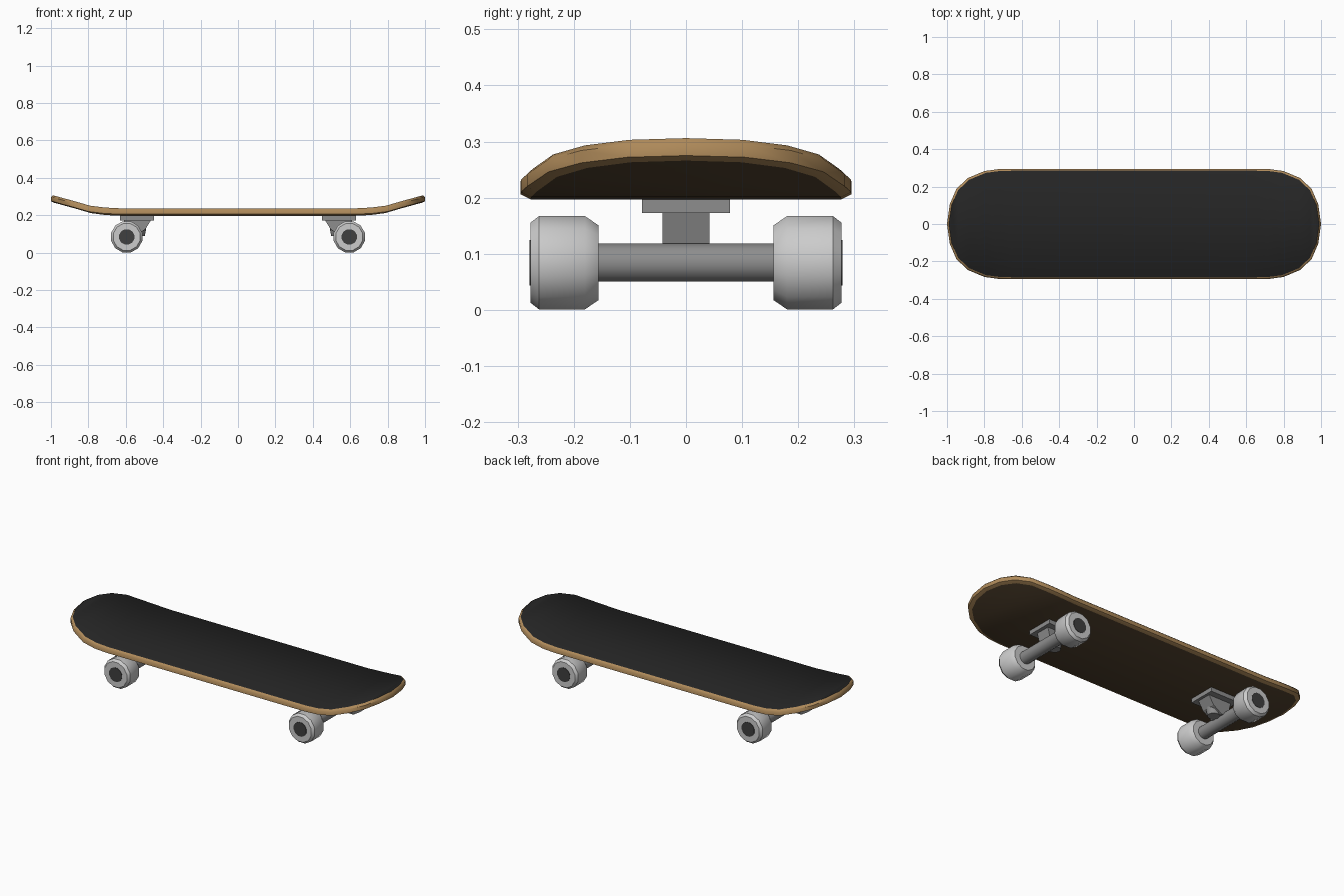
import bpy, bmesh, math

if "Cube" in bpy.data.objects:
    bpy.data.objects.remove(bpy.data.objects["Cube"])


def material(name, rgb):
    m = bpy.data.materials.new(name)
    m.diffuse_color = (*rgb, 1)
    m.use_nodes = True
    m.node_tree.nodes["Principled BSDF"].inputs["Base Color"].default_value = m.diffuse_color
    return m


WOOD = material("wood", (0.42, 0.25, 0.10))
UNDER = material("dark_wood", (0.085, 0.055, 0.028))
GRIP = material("grip", (0.018, 0.018, 0.018))
DARK = material("hub_dark", (0.05, 0.05, 0.05))
PALE = material("wheel_pale", (0.62, 0.62, 0.62))
METAL = material("metal", (0.27, 0.27, 0.27))


def make(name, bm, mats, smooth=True, angle=40):
    bmesh.ops.recalc_face_normals(bm, faces=bm.faces)
    me = bpy.data.meshes.new(name)
    bm.to_mesh(me)
    bm.free()
    ob = bpy.data.objects.new(name, me)
    bpy.context.collection.objects.link(ob)
    for m in mats:
        me.materials.append(m)
    if smooth:
        bpy.ops.object.select_all(action='DESELECT')
        ob.select_set(True)
        bpy.context.view_layer.objects.active = ob
        bpy.ops.object.shade_smooth_by_angle(angle=math.radians(angle))
    return ob


def lathe_y(name, profile, x, z, mat, sides=12, phase=0.5):
    """Turn (y, radius) pairs about an axle parallel to y."""
    bm = bmesh.new()
    rings = []
    for y, r in profile:
        rings.append([bm.verts.new((x + r * math.cos(2 * math.pi * (i + phase) / sides), y,
                                    z + r * math.sin(2 * math.pi * (i + phase) / sides)))
                      for i in range(sides)])
    for a, b in zip(rings, rings[1:]):
        for i in range(sides):
            j = (i + 1) % sides
            bm.faces.new((a[i], a[j], b[j], b[i]))
    bm.faces.new(rings[0])
    bm.faces.new(rings[-1])
    return make(name, bm, [mat], angle=35)


def extrude_y(name, profile, half, mat):
    """Extrude an (x, z) outline between y = -half and y = half."""
    bm = bmesh.new()
    f = bm.faces.new([bm.verts.new((x, -half, z)) for x, z in profile])
    ext = bmesh.ops.extrude_face_region(bm, geom=[f])
    bmesh.ops.translate(bm, vec=(0, 2 * half, 0),
                        verts=[v for v in ext["geom"] if isinstance(v, bmesh.types.BMVert)])
    return make(name, bm, [mat], smooth=False)


# Deck: stations of (x, half width, rise), mirrored lengthwise
W = 0.295
half = [(0.64, W, 0), (0.72, 0.294, 0.004), (0.80, 0.283, 0.014), (0.89, 0.245, 0.040),
        (0.95, 0.187, 0.056), (0.985, 0.105, 0.066), (1.0, 0, 0.069)]
stations = [(-x, w, r) for x, w, r in reversed(half)] + half
n = len(stations)
# Edge layers of (inset, height), bottom to top
layers = [(0.018, 0.197), (0.0, 0.206), (0.0, 0.228), (0.010, 0.237)]
bm = bmesh.new()
loops = []
for d, z in layers:
    def point(s, side):
        x, w, r = s
        return bm.verts.new((x * (1 - d), side * w * (1 - d / W), z + r))
    loops.append([point(s, 1) for s in stations] +
                 [point(s, -1) for s in reversed(stations[1:-1])])
count = len(loops[0])
for a, b in zip(loops, loops[1:]):
    for i in range(count):
        j = (i + 1) % count
        bm.faces.new((a[i], a[j], b[j], b[i]))
for loop, idx in ((loops[0], 1), (loops[-1], 2)):
    for i in range(n - 1):
        quad = [loop[i], loop[i + 1], loop[(count - i - 1) % count], loop[(count - i) % count]]
        bm.faces.new(list(dict.fromkeys(quad))).material_index = idx
make("deck", bm, [WOOD, UNDER, GRIP], angle=50)

# Trucks and wheels at both ends
AX, AZ = 0.595, 0.084
for s, end in ((-1, "left"), (1, "right")):
    extrude_y(end + "_baseplate",
              [(s * x, z) for x, z in ((0.45, 0.173), (0.63, 0.173), (0.63, 0.2), (0.45, 0.2))],
              0.078, METAL)
    extrude_y(end + "_truck_block",
              [(s * x, z) for x, z in ((0.465, 0.174), (0.61, 0.174), (0.59, 0.10),
                                       (0.55, 0.09), (0.495, 0.125))],
              0.042, METAL)
    # Bushing under the block
    bm = bmesh.new()
    bmesh.ops.create_cone(bm, cap_ends=True, segments=12, radius1=0.032, radius2=0.04, depth=0.045)
    bmesh.ops.translate(bm, vec=(s * 0.53, 0, 0.112), verts=bm.verts)
    make(end + "_bushing", bm, [METAL])
    lathe_y(end + "_axle", [(-0.165, 0.035), (0.165, 0.035)], s * AX, AZ, METAL)
    for t, side in ((-1, "front"), (1, "back")):
        lathe_y(f"{end}_{side}_wheel",
                [(t * y, r) for y, r in ((0.156, 0.069), (0.180, 0.086), (0.262, 0.086),
                                         (0.277, 0.074))],
                s * AX, AZ, PALE)
        lathe_y(f"{end}_{side}_hub", [(t * 0.25, 0.042), (t * 0.279, 0.042)],
                s * AX, AZ, DARK)
